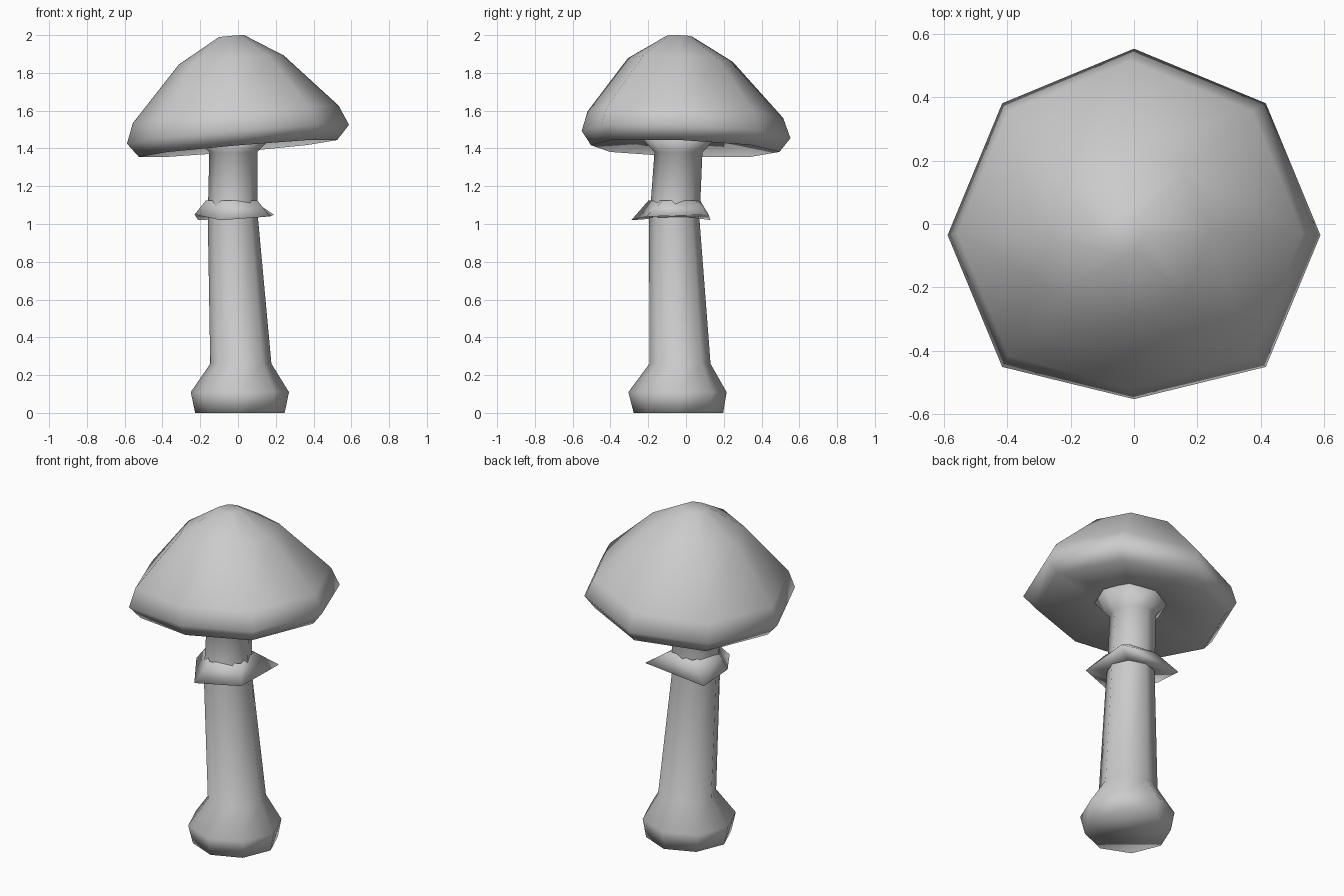
import bpy
import bmesh
import math

old = bpy.data.objects.get("Cube")
if old:
    bpy.data.objects.remove(old, do_unlink=True)

grey = bpy.data.materials.new("plain_grey")
grey.use_nodes = True
colour = (0.6, 0.6, 0.6, 1)
grey.diffuse_color = colour
grey.node_tree.nodes["Principled BSDF"].inputs["Base Color"].default_value = colour


def ring(x, y, z, r, sides=8, tilt=(0, 0), front=1, phase=0):
    """Polygon around (x, y, z), leaning by tilt, with its front corner scaled."""
    points = []
    for i in range(sides):
        a = phase + math.tau * i / sides
        k = r * (front if math.sin(a) < -0.99 else 1)
        dx, dy = k * math.cos(a), k * math.sin(a)
        points.append((x + dx, y + dy, z + dx * tilt[0] + dy * tilt[1]))
    return points


def loft(name, rings, cap_first=True, cap_last=True):
    """Skin a stack of rings listed from the bottom up."""
    bm = bmesh.new()
    loops = [[bm.verts.new(p) for p in pts] for pts in rings]
    for low, high in zip(loops, loops[1:]):
        n = len(low)
        for i in range(n):
            j = (i + 1) % n
            bm.faces.new((low[i], low[j], high[j], high[i]))
    if cap_first:
        bm.faces.new(loops[0][::-1])
    if cap_last:
        bm.faces.new(loops[-1])
    bmesh.ops.recalc_face_normals(bm, faces=bm.faces)
    mesh = bpy.data.meshes.new(name)
    bm.to_mesh(mesh)
    bm.free()
    mesh.materials.append(grey)
    for face in mesh.polygons:
        face.use_smooth = True
    obj = bpy.data.objects.new(name, mesh)
    bpy.context.collection.objects.link(obj)
    return obj


# Stem with a swollen foot and a flare where it meets the cap
loft("stem", [
    ring(0.01, -0.04, 0, 0.237),
    ring(0.01, -0.045, 0.11, 0.26),
    ring(0.015, -0.032, 0.26, 0.162),
    ring(-0.027, -0.062, 1.03, 0.133),
    ring(-0.027, -0.055, 1.12, 0.131),
    ring(-0.025, -0.04, 1.38, 0.127),
    ring(-0.02, -0.035, 1.47, 0.21),
])

# Uneven five-cornered skirt around the stem
skirt_edge = [(0.19, 0.12, 1.05), (-0.21, 0.13, 1.02), (-0.23, -0.07, 1.05),
              (-0.09, -0.29, 1.02), (0.17, -0.21, 1.04)]
quarter = math.pi / 4
loft("skirt", [
    ring(-0.027, -0.062, 1.035, 0.13, 5, phase=quarter),
    skirt_edge,
    ring(-0.027, -0.055, 1.125, 0.145, 5, phase=quarter),
], cap_first=False, cap_last=False)

# Leaning eight-sided cap, from the hollow underside to the crown
lean = (0.085, -0.035)
loft("cap", [
    ring(-0.02, -0.035, 1.46, 0.2, tilt=lean),
    ring(0, -0.03, 1.4, 0.525, tilt=lean, front=0.9),
    ring(0, -0.035, 1.475, 0.588, tilt=lean, front=0.88),
    ring(-0.012, -0.03, 1.58, 0.545, tilt=lean, front=0.9),
    ring(-0.035, -0.03, 1.868, 0.278, tilt=lean),
    ring(-0.035, -0.035, 1.994, 0.068, tilt=lean),
])
